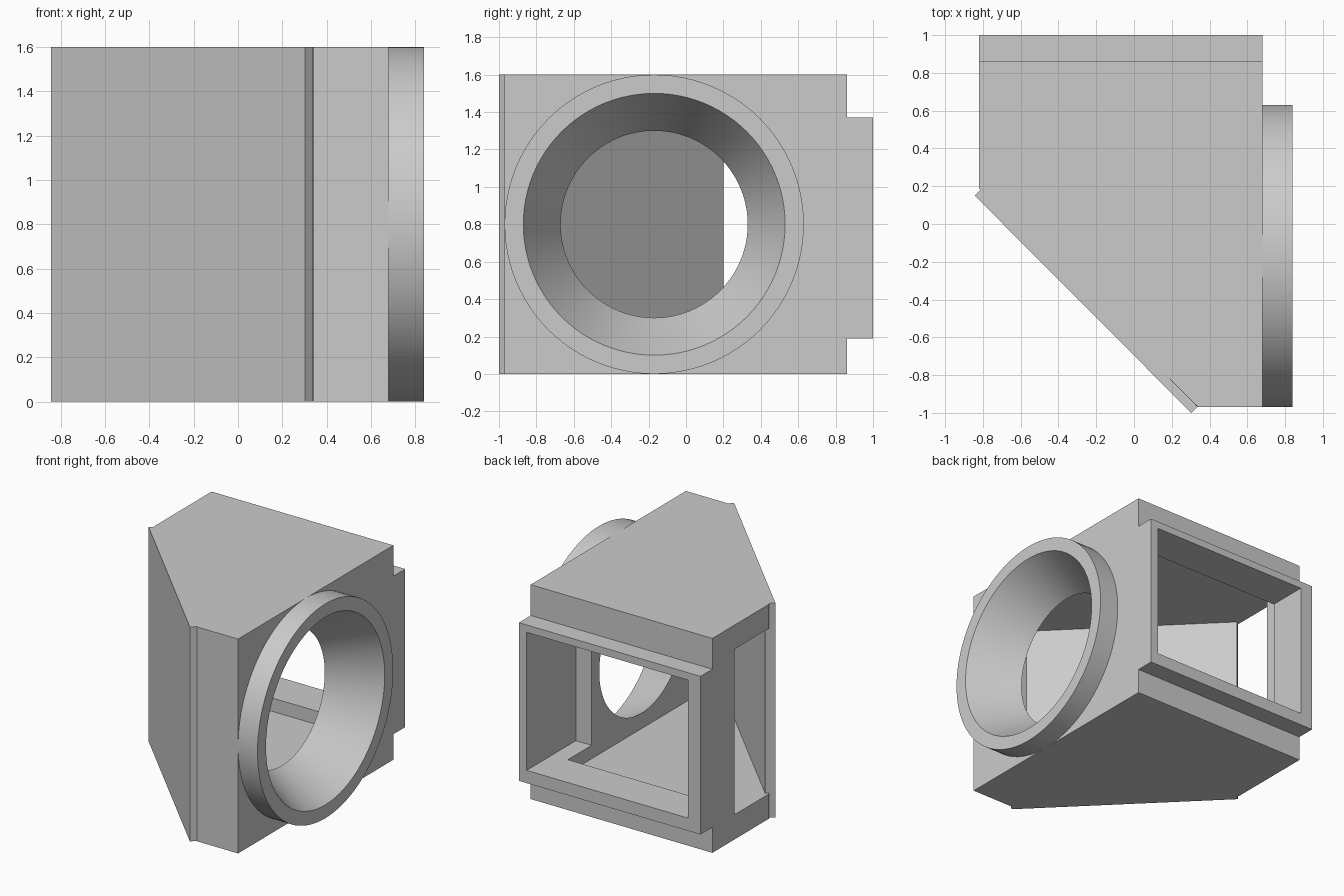
import bpy
import bmesh
import math

if "Cube" in bpy.data.objects:
    bpy.data.objects.remove(bpy.data.objects["Cube"], do_unlink=True)

grey = bpy.data.materials.new("light_grey")
grey.use_nodes = True
grey.diffuse_color = (0.6, 0.6, 0.6, 1)
grey.node_tree.nodes["Principled BSDF"].inputs["Base Color"].default_value = (0.6, 0.6, 0.6, 1)

HEIGHT = 1.6
RING_Y, RING_Z = -0.17, 0.8
INNER_X, OUTER_X = 0.485, 0.84     # funnel ends
FLOOR, CEILING = 0.185, 1.42       # chamber heights


def finish(bm, name):
    bmesh.ops.recalc_face_normals(bm, faces=bm.faces)
    mesh = bpy.data.meshes.new(name)
    bm.to_mesh(mesh)
    bm.free()
    obj = bpy.data.objects.new(name, mesh)
    bpy.context.collection.objects.link(obj)
    mesh.materials.append(grey)
    return obj


def prism(name, outline, z0, z1):
    """Extrude a plan outline between two heights."""
    bm = bmesh.new()
    face = bm.faces.new([bm.verts.new((x, y, z0)) for x, y in outline])
    top = bmesh.ops.extrude_face_region(bm, geom=[face])["geom"]
    for v in top:
        if isinstance(v, bmesh.types.BMVert):
            v.co.z = z1
    return finish(bm, name)


def box(name, x0, x1, y0, y1, z0, z1):
    return prism(name, [(x0, y0), (x1, y0), (x1, y1), (x0, y1)], z0, z1)


def lathe(name, profile, capped=False, steps=96):
    """Turn (x, radius) points around the ring axis."""
    bm = bmesh.new()
    loops = []
    for x, r in profile:
        angles = [2 * math.pi * i / steps for i in range(steps)]
        loops.append([bm.verts.new((x, RING_Y + r * math.cos(a), RING_Z + r * math.sin(a)))
                      for a in angles])
    for a, b in zip(loops, loops[1:]):
        for i in range(steps):
            j = (i + 1) % steps
            bm.faces.new((a[i], a[j], b[j], b[i]))
    if capped:
        bm.faces.new(loops[0])
        bm.faces.new(loops[-1])
    return finish(bm, name)


def cut(target, cutter):
    cutter.hide_render = True
    mod = target.modifiers.new("cut", "BOOLEAN")
    mod.operation = "DIFFERENCE"
    mod.solver = "EXACT"
    mod.object = cutter
    bpy.context.view_layer.objects.active = target
    bpy.ops.object.modifier_apply(modifier=mod.name)
    bpy.data.objects.remove(cutter, do_unlink=True)


def cone_radius(x):
    return 0.5 + 0.2 * (x - INNER_X) / (OUTER_X - INNER_X)


# Housing: box with one corner cut off diagonally
housing = prism("housing", [(-0.82, 0.19), (0.34, -0.97), (0.68, -0.97),
                            (0.68, 1.0), (-0.82, 1.0)], 0, HEIGHT)

# Steps above and below the rear collar
cut(housing, box("upper_step", -1, 1, 0.86, 1.2, 1.37, 1.8))
cut(housing, box("lower_step", -1, 1, 0.86, 1.2, -0.2, 0.19))

# Inner chamber, rear pocket and side window
cut(housing, prism("chamber", [(-0.737, 0.037), (0.17, -0.87), (INNER_X, -0.87),
                               (INNER_X, 0.70), (-0.737, 0.70)], FLOOR, CEILING))
cut(housing, box("rear_pocket", -0.715, 0.615, 0.42, 1.2, 0.285, 1.315))
cut(housing, box("side_window", -1, -0.70, 0.0, 0.60, FLOOR, CEILING))

# Conical hole through the side wall
cut(housing, lathe("funnel_hole", [(x, cone_radius(x)) for x in (0.4, 0.9)], capped=True))

# Raised ring continuing the conical hole
ring = lathe("funnel_ring", [(0.68, 0.8), (OUTER_X, 0.8), (OUTER_X, 0.7),
                             (0.68, cone_radius(0.68))])

# Diagonal cover plate with its edges standing proud
plate = prism("diagonal_plate", [(-0.843, 0.15), (0.303, -1.0),
                                 (0.353, -0.95), (-0.793, 0.20)], 0, HEIGHT)

# Smooth the round surfaces, keep the corners sharp
bpy.ops.object.select_all(action="DESELECT")
for obj in (housing, ring, plate):
    obj.select_set(True)
bpy.context.view_layer.objects.active = housing
bpy.ops.object.shade_smooth_by_angle(angle=math.radians(30))
